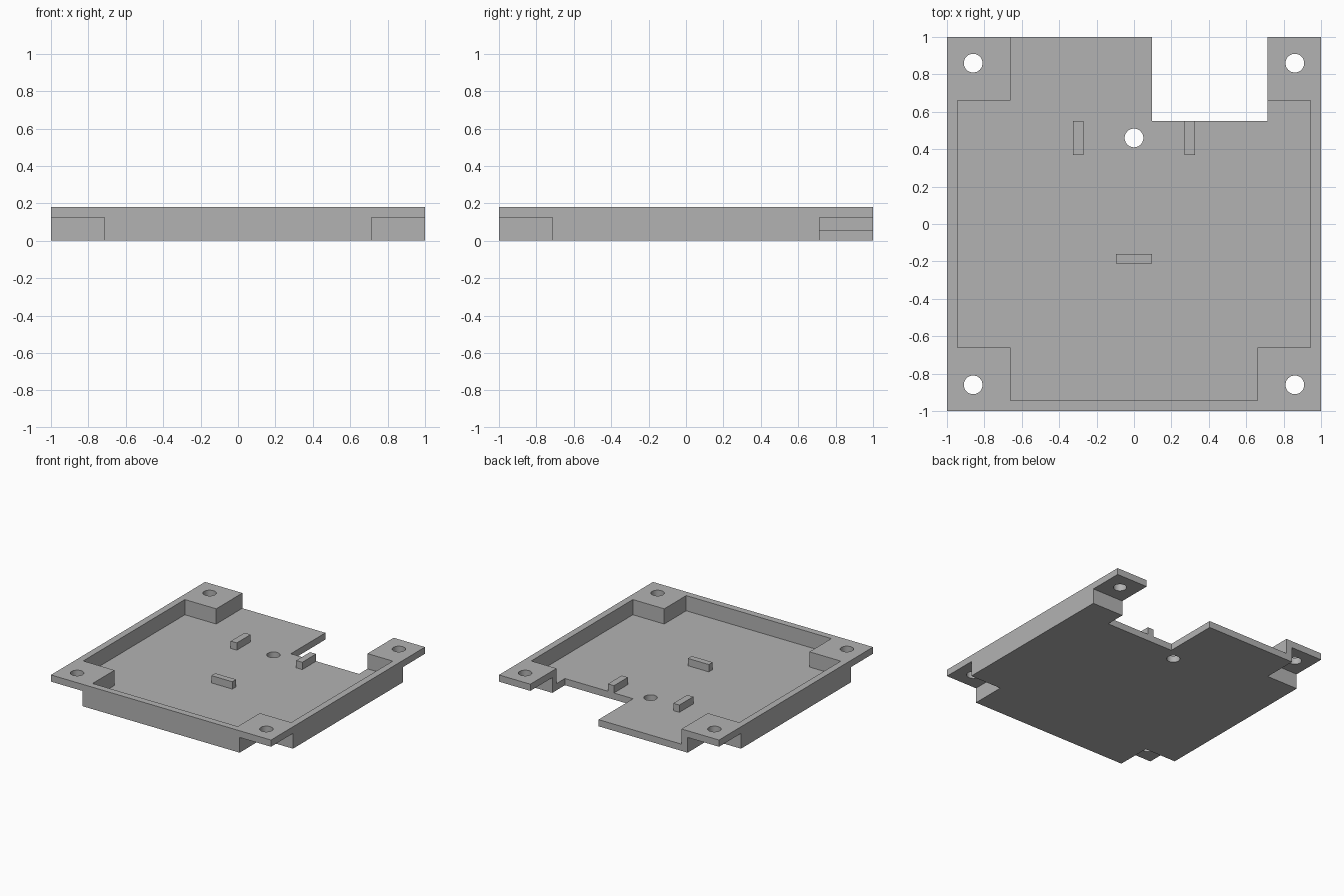
import bpy

cube = bpy.data.objects.get("Cube")
if cube:
    bpy.data.objects.remove(cube, do_unlink=True)

HEIGHT, FLOOR, LEDGE = 0.18, 0.055, 0.125   # tray top, floor top, corner plate underside
INNER, STEP, NOTCH = 0.945, 0.66, 0.715     # pocket side, pocket corner, outer corner
HOLE = 0.86

grey = bpy.data.materials.new("plain grey")
grey.use_nodes = True
colour = (0.45, 0.45, 0.45, 1)
grey.diffuse_color = colour
grey.node_tree.nodes["Principled BSDF"].inputs["Base Color"].default_value = colour


def box(name, x, y, z):
    """Box from low/high pairs along each axis."""
    spans = (x, y, z)
    bpy.ops.mesh.primitive_cube_add(size=1, location=[sum(s) / 2 for s in spans])
    ob = bpy.context.object
    ob.name = name
    ob.scale = [s[1] - s[0] for s in spans]
    bpy.ops.object.transform_apply(location=True, rotation=False, scale=True)
    ob.data.materials.append(grey)
    return ob


def cut(target, cutter):
    """Subtract the cutter and discard it."""
    mod = target.modifiers.new("cut", 'BOOLEAN')
    mod.operation = 'DIFFERENCE'
    mod.solver = 'EXACT'
    mod.object = cutter
    cutter.hide_render = True
    bpy.context.view_layer.objects.active = target
    bpy.ops.object.modifier_apply(modifier=mod.name)
    bpy.data.objects.remove(cutter, do_unlink=True)


def span(sign, near, far):
    return sorted((sign * near, sign * far))


# Tray block with a rectangular opening in the back edge
tray = box("tray", (-1, 1), (-1, 1), (0, HEIGHT))
cut(tray, box("back_opening", (0.095, NOTCH), (0.55, 1.2), (-0.5, 0.5)))

# Cross-shaped pocket, open at the back
cut(tray, box("pocket_wide", (-INNER, INNER), (-STEP, STEP), (FLOOR, 0.5)))
cut(tray, box("pocket_long", (-STEP, STEP), (-INNER, 1.2), (FLOOR, 0.5)))

# Notches under the corner plates, and screw holes through them
for sx in (-1, 1):
    for sy in (-1, 1):
        near_x = STEP if sx > 0 and sy > 0 else NOTCH   # runs into the opening
        cut(tray, box("corner_notch", span(sx, near_x, 1.2), span(sy, NOTCH, 1.2), (-0.5, LEDGE)))

holes = [(sx * HOLE, sy * HOLE) for sx in (-1, 1) for sy in (-1, 1)] + [(0, 0.46)]
for x, y in holes:
    bpy.ops.mesh.primitive_cylinder_add(vertices=48, radius=0.05, depth=1, location=(x, y, 0))
    cut(tray, bpy.context.object)

# Raised locating ribs on the floor
rib_z = (FLOOR, 0.115)
box("right_rib", (-0.325, -0.27), (0.37, 0.55), rib_z)
box("left_rib", (0.27, 0.325), (0.37, 0.55), rib_z)
box("front_rib", (-0.095, 0.095), (-0.21, -0.16), rib_z)

# Smooth hole walls, sharp edges elsewhere
bpy.ops.object.select_all(action='DESELECT')
tray.select_set(True)
bpy.context.view_layer.objects.active = tray
bpy.ops.object.shade_smooth_by_angle()
